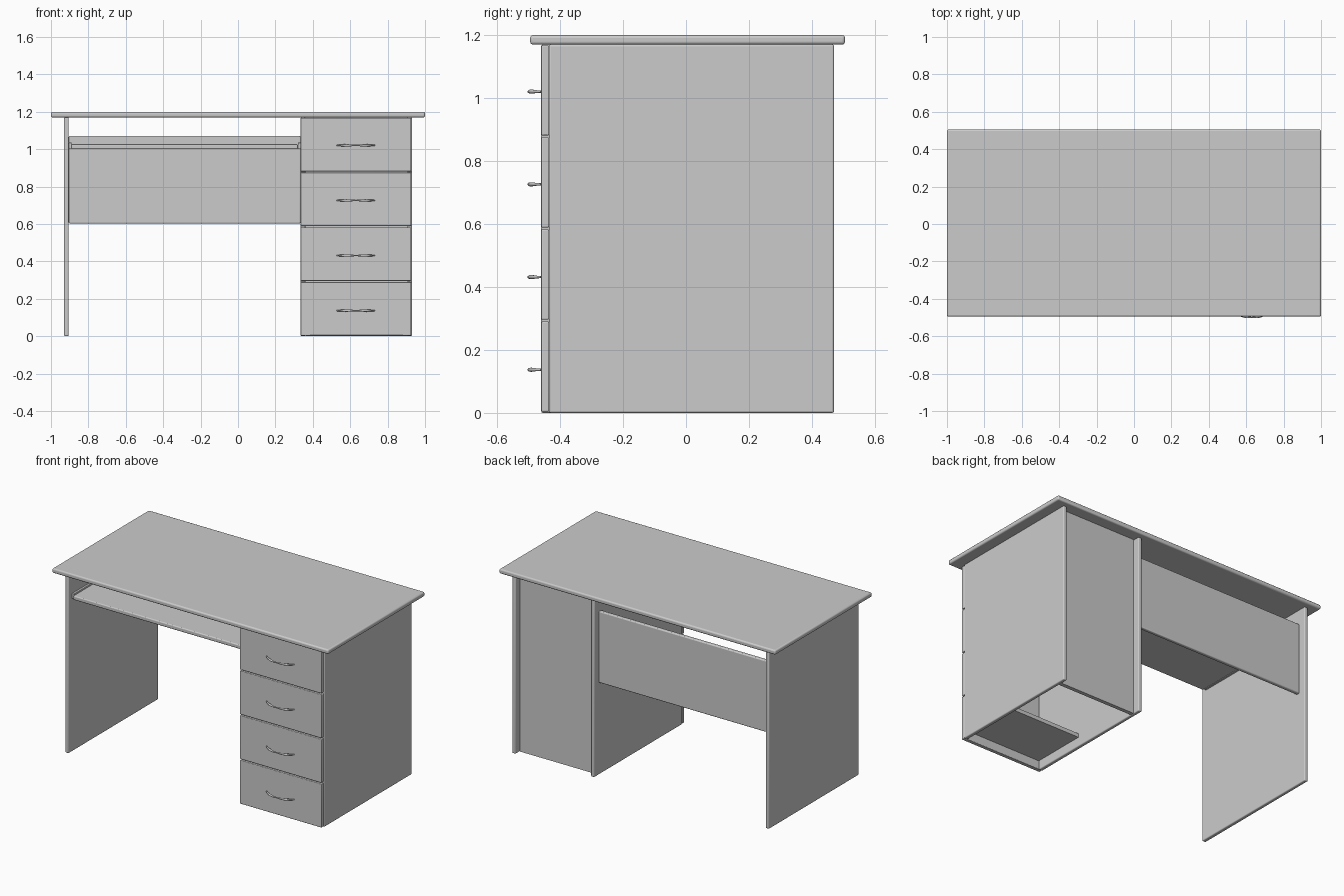
import bpy
import math

if "Cube" in bpy.data.objects:
    bpy.data.objects.remove(bpy.data.objects["Cube"])


def board(name, x, y, z, bevel=0.006):
    """Box between the given x, y and z limits, with softly rounded edges."""
    lo, hi = zip(x, y, z)
    bpy.ops.mesh.primitive_cube_add(size=1, location=[(a + b) / 2 for a, b in zip(lo, hi)])
    ob = bpy.context.object
    ob.name = name
    ob.scale = [b - a for a, b in zip(lo, hi)]
    bpy.ops.object.transform_apply(location=False, rotation=False, scale=True)
    if bevel:
        mod = ob.modifiers.new("rounded_edges", "BEVEL")
        mod.width = bevel
        mod.segments = 3
        bpy.ops.object.shade_smooth_by_angle(angle=math.radians(35))
    return ob


def handle(name, x, y, z, half=0.1, depth=0.04):
    """Bowed bar handle, thicker towards both ends."""
    cu = bpy.data.curves.new(name, "CURVE")
    cu.dimensions = "3D"
    cu.bevel_depth = 0.005
    cu.bevel_resolution = 3
    cu.use_fill_caps = True
    n = 16
    sp = cu.splines.new("POLY")
    sp.points.add(n)
    for i, p in enumerate(sp.points):
        t = 2 * i / n - 1
        p.co = (x + half * t, y - depth * (1 - t * t) ** 0.8, z, 1)
        p.radius = 0.75 + 0.6 * math.sin(math.pi * min(1, abs(t))) ** 2
    sp.use_smooth = True
    ob = bpy.data.objects.new(name, cu)
    bpy.context.collection.objects.link(ob)


TOP = 1.17        # underside of the desk top
T = 0.025         # board thickness
BACK = 0.47

# Desk top
board("desk_top", (-1, 1), (-0.495, 0.505), (TOP, 1.2), 0.009)

# Upright panels
board("left_side_panel", (-0.93, -0.93 + T), (-0.46, BACK), (0, TOP))
board("pedestal_inner_panel", (0.335, 0.335 + T), (-0.435, BACK), (0, TOP))
board("pedestal_outer_panel", (0.93 - T, 0.93), (-0.435, BACK), (0, TOP))

# Recessed back boards
board("pedestal_back_panel", (0.36, 0.905), (0.40, 0.425), (0, TOP), 0)
board("modesty_panel", (-0.905, 0.335), (0.40, 0.425), (0.603, 1.07))

# Low shelf inside the pedestal
board("pedestal_bottom_shelf", (0.36, 0.905), (-0.435, -0.075), (0.06, 0.085), 0)

# Sliding keyboard tray and its rails
board("keyboard_tray", (-0.89, 0.32), (-0.435, 0.08), (1.0, 1.027))
for side, x in (("left", (-0.905, -0.89)), ("right", (0.32, 0.335))):
    board(side + "_tray_rail", x, (-0.425, 0.08), (1.0, 1.035), 0.003)

# Four drawer fronts with handles
for i in range(4):
    z = 0.004 + i * 0.2925
    board(f"drawer_front_{i + 1}", (0.335, 0.926), (-0.46, -0.435), (z, z + 0.286), 0.004)
    handle(f"drawer_handle_{i + 1}", 0.63, -0.46, 0.137 + i * 0.2945)
